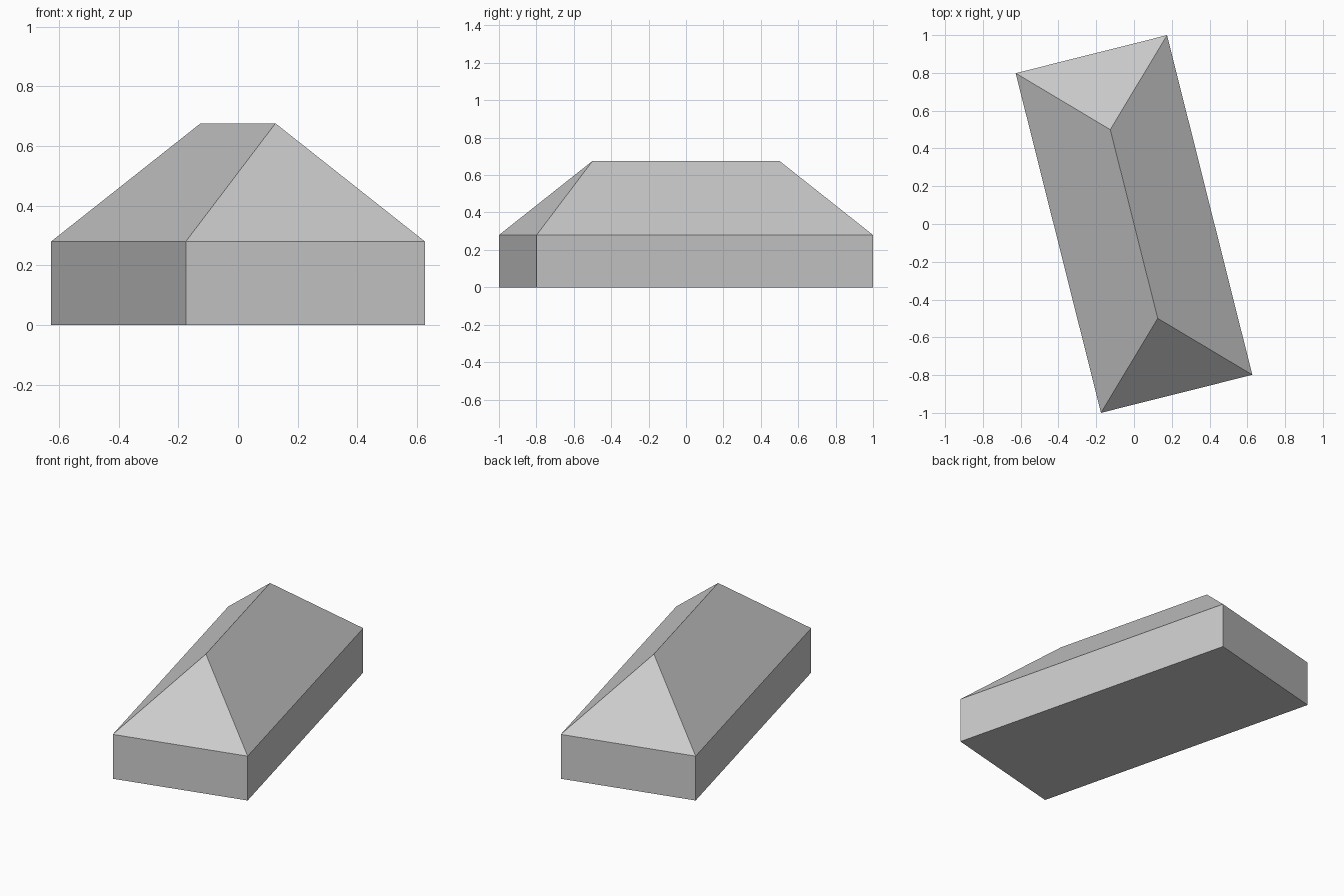
import bpy, bmesh
from math import radians
from mathutils import Matrix

cube = bpy.data.objects.get("Cube")
if cube:
    bpy.data.objects.remove(cube, do_unlink=True)

WIDTH, LENGTH, EAVE, TOP = 0.826, 1.854, 0.28, 0.676
RIDGE = 1.03
TURN = Matrix.Rotation(radians(14.1), 4, "Z")

grey = bpy.data.materials.new("plain grey")
grey.use_nodes = True
colour = (0.6, 0.6, 0.6, 1)
grey.diffuse_color = colour
grey.node_tree.nodes["Principled BSDF"].inputs["Base Color"].default_value = colour

# Walls: a closed box standing on the ground
bm = bmesh.new()
bmesh.ops.create_cube(bm, size=1)
bmesh.ops.scale(bm, vec=(WIDTH, LENGTH, EAVE), verts=bm.verts)
bmesh.ops.translate(bm, vec=(0, 0, EAVE / 2), verts=bm.verts)

# Hipped roof: replace the box top with two slopes and two hip ends
bm.normal_update()
lid = max(bm.faces, key=lambda f: f.normal.z)
eaves = list(lid.verts)
bmesh.ops.delete(bm, geom=[lid], context="FACES_ONLY")
front, back = [bm.verts.new((0, s * RIDGE / 2, TOP)) for s in (-1, 1)]
for a, b in zip(eaves, eaves[1:] + eaves[:1]):
    near = [back if v.co.y > 0 else front for v in (b, a)]
    bm.faces.new([a, b] + list(dict.fromkeys(near)))

bmesh.ops.recalc_face_normals(bm, faces=bm.faces)
bmesh.ops.transform(bm, matrix=TURN, verts=bm.verts)

mesh = bpy.data.meshes.new("hipped_building")
bm.to_mesh(mesh)
bm.free()
mesh.materials.append(grey)
building = bpy.data.objects.new("hipped_building", mesh)
bpy.context.collection.objects.link(building)
